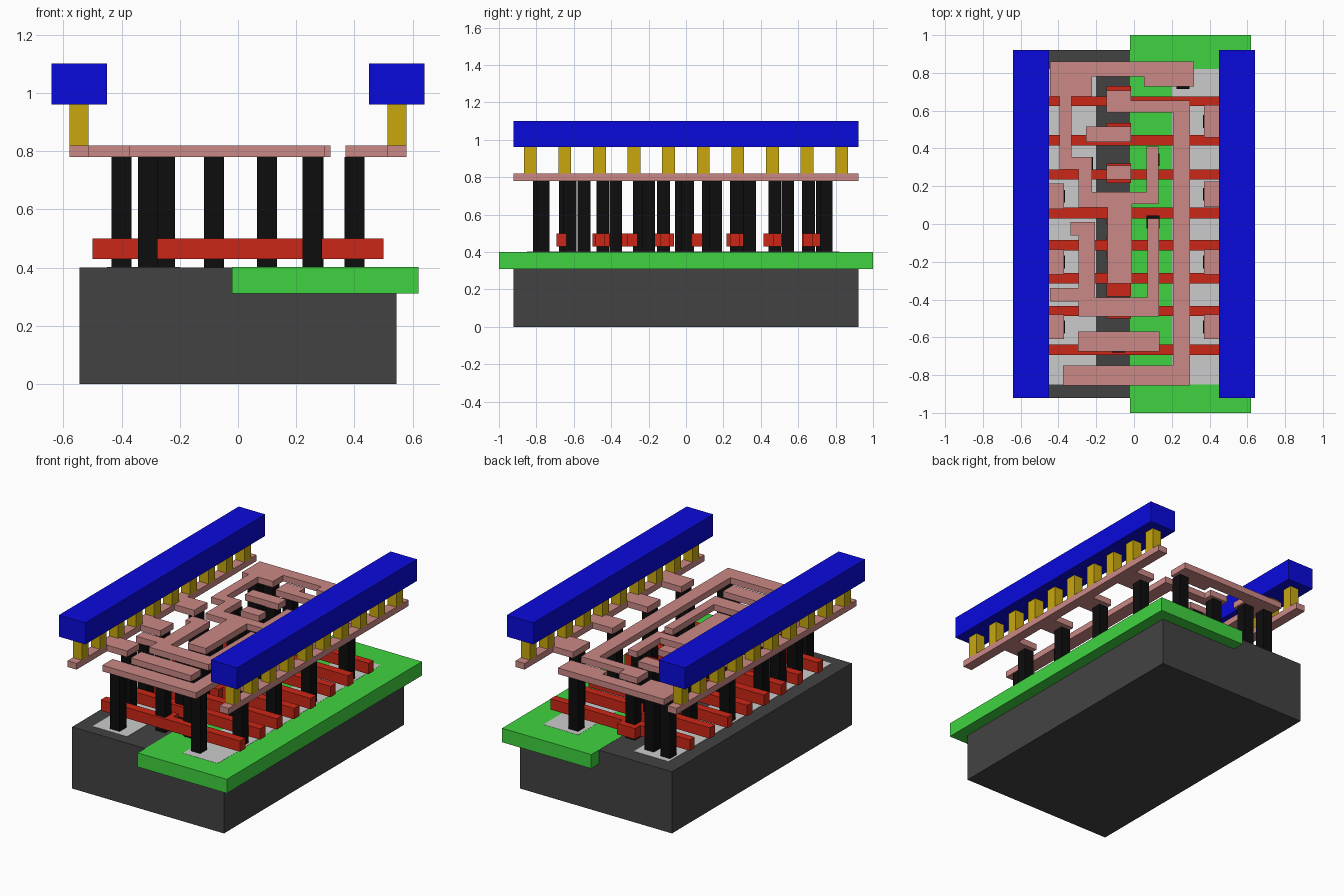
import bpy, bmesh


def paint(name, rgb):
    m = bpy.data.materials.new(name)
    m.diffuse_color = (*rgb, 1)
    return m


DARK = paint("dark_grey", (0.055, 0.055, 0.055))
GREEN = paint("green", (0.05, 0.65, 0.05))
RED = paint("red", (0.6, 0.02, 0.008))
BLACK = paint("black", (0.004, 0.004, 0.004))
PINK = paint("pink", (0.6, 0.25, 0.24))
GOLD = paint("gold", (0.58, 0.39, 0.004))
BLUE = paint("blue", (0.003, 0.003, 0.72))


def slab(name, pts, z0, z1, mat=None):
    """Extrude a flat outline from z0 to z1."""
    bm = bmesh.new()
    face = bm.faces.new([bm.verts.new((x, y, z0)) for x, y in pts])
    ext = bmesh.ops.extrude_face_region(bm, geom=[face])
    for v in ext["geom"]:
        if isinstance(v, bmesh.types.BMVert):
            v.co.z = z1
    bmesh.ops.recalc_face_normals(bm, faces=bm.faces)
    me = bpy.data.meshes.new(name)
    bm.to_mesh(me)
    bm.free()
    ob = bpy.data.objects.new(name, me)
    bpy.context.collection.objects.link(ob)
    if mat:
        me.materials.append(mat)
    return ob


def box(name, x0, x1, y0, y1, z0, z1, mat=None):
    return slab(name, [(x0, y0), (x1, y0), (x1, y1), (x0, y1)], z0, z1, mat)


# Substrate, well and the two diffusion strips
box("substrate", -0.545, 0.545, -0.922, 0.922, 0, 0.4, DARK)
box("well", -0.02, 0.62, -1, 1, 0.31, 0.401, GREEN)
box("left_diffusion", -0.45, -0.2, -0.85, 0.82, 0.37, 0.402)
box("right_diffusion", 0.2, 0.45, -0.85, 0.82, 0.37, 0.402)

# Gate bars, each with a wider contact pad: bar y0, y1, pad y0, y1
gates = [(0.625, 0.675, 0.62, 0.73), (0.415, 0.47, 0.415, 0.535),
         (0.235, 0.288, 0.217, 0.32), (0.03, 0.087, 0.0, 0.087),
         (-0.14, -0.085, -0.177, -0.064), (-0.315, -0.26, -0.385, -0.26),
         (-0.487, -0.434, -0.5, -0.41), (-0.693, -0.638, -0.693, -0.587)]
for y0, y1, p0, p1 in gates:
    outline = [(-0.5, y0), (-0.145, y0), (-0.145, p0), (-0.015, p0), (-0.015, y0), (0.5, y0),
               (0.5, y1), (-0.015, y1), (-0.015, p1), (-0.145, p1), (-0.145, y1), (-0.5, y1)]
    pts = [p for i, p in enumerate(outline) if p != outline[i - 1]]
    slab("gate_bar", pts, 0.43, 0.5, RED)

# Metal routing
M0, M1 = 0.78, 0.82
slab("upper_trace", [
    (-.445, .86), (.317, .86), (.317, .727), (.053, .727), (.053, .78), (-.222, .78),
    (-.222, .675), (-.33, .675), (-.33, .355), (-.222, .355), (-.222, .17), (.066, .17),
    (.066, .41), (.13, .41), (.13, .105), (-.01, .105), (-.01, -.315), (-.14, -.315),
    (-.14, .087), (-.295, .087), (-.295, .288), (-.395, .288), (-.395, .675),
    (-.445, .675)], M0, M1, PINK)
slab("long_trace", [
    (-.145, .706), (-.015, .706), (-.015, .653), (.297, .653), (.297, -.855),
    (-.375, -.855), (-.375, -.75), (.207, -.75), (.207, .59), (-.145, .59)], M0, M1, PINK)
slab("lower_trace", [
    (-.335, .01), (-.207, .01), (-.207, -.39), (.072, -.39), (.072, .03), (.132, .03),
    (.132, -.49), (-.295, -.49), (-.295, -.41), (-.445, -.41), (-.445, -.34),
    (-.295, -.34), (-.295, -.06), (-.335, -.06)], M0, M1, PINK)
box("input_trace_a", -0.253, -0.015, 0.435, 0.515, M0, M1, PINK)
box("input_trace_b", -0.145, -0.015, 0.235, 0.31, M0, M1, PINK)
box("input_trace_c", -0.297, 0.135, -0.675, -0.57, M0, M1, PINK)

# Supply rails: comb-shaped metal strip, vias and top bar on each side
tabs = {-1: [(-.61, -.48), (-.267, -.135), (.08, .214)],
        1: [(-.61, -.48), (-.267, -.135), (.09, .225), (.457, .63)]}
for s, side in ((-1, "left"), (1, "right")):
    pts = [(s * 0.578, -0.922), (s * 0.513, -0.922)]
    for y0, y1 in tabs[s]:
        pts += [(s * 0.513, y0), (s * 0.37, y0), (s * 0.37, y1), (s * 0.513, y1)]
    pts += [(s * 0.513, 0.922), (s * 0.578, 0.922)]
    slab(side + "_rail_strip", pts, M0, M1, PINK)
    for i in range(10):
        y = -0.833 + i * 0.185
        box(side + "_via", s * 0.578, s * 0.513, y - 0.034, y + 0.034, M1, 0.96, GOLD)
    box(side + "_supply_bar", s * 0.45, s * 0.64, -0.922, 0.922, 0.96, 1.1, BLUE)

# Vertical contacts between the substrate and the metal
contacts = [(s * 0.4, (y0 + y1) / 2) for s in tabs for y0, y1 in tabs[s]]
contacts += [(-0.4, 0.75), (-0.27, 0.73), (0.26, 0.75), (-0.25, 0.32), (0.1, 0.34),
             (-0.4, -0.375), (0.1, 0.01), (-0.25, -0.025), (-0.31, -0.785),
             (0.255, -0.765), (0.255, -0.375), (0.1, -0.62)]
contacts += [(-0.082, y) for y in (.655, .475, .27, .12, -.12, -.25, -.445, -.645)]
for x, y in contacts:
    box("contact", x - 0.034, x + 0.034, y - 0.034, y + 0.034, 0.4, M0, BLACK)
